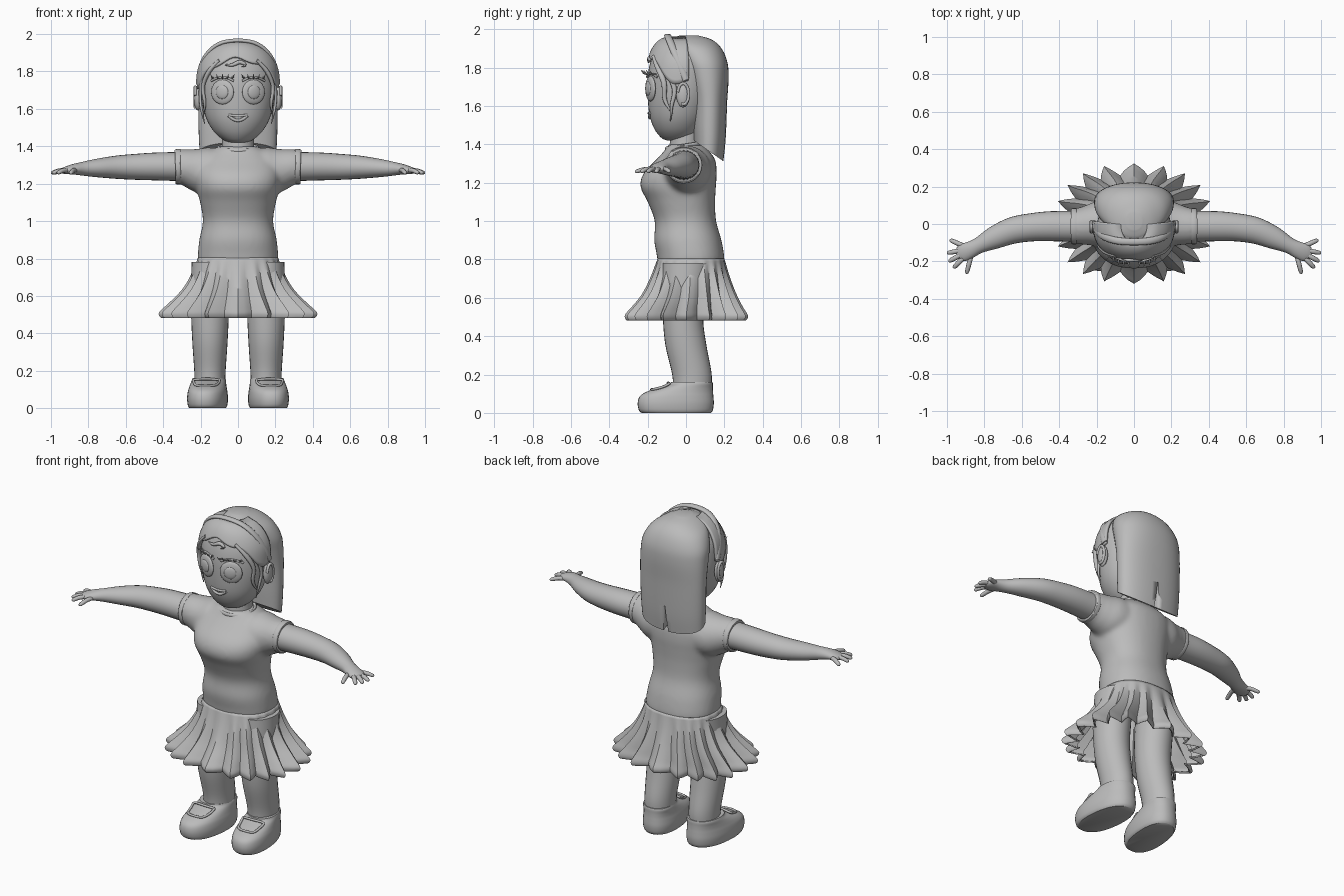
import bpy, bmesh, math
from mathutils import Vector

if "Cube" in bpy.data.objects:
    bpy.data.objects.remove(bpy.data.objects["Cube"])

grey = bpy.data.materials.new("plain grey")
grey.diffuse_color = (0.5, 0.5, 0.5, 1)
grey.use_nodes = True
grey.node_tree.nodes["Principled BSDF"].inputs["Base Color"].default_value = grey.diffuse_color


def spline(rows, steps=5):
    """Smooth (Catmull-Rom) interpolation of rows of numbers."""
    out = []
    for i in range(len(rows) - 1):
        a, b, c, d = rows[max(i - 1, 0)], rows[i], rows[i + 1], rows[min(i + 2, len(rows) - 1)]
        for s in range(steps):
            t = s / steps
            out.append([0.5 * (2 * q + (r - p) * t + (2 * p - 5 * q + 4 * r - w) * t * t
                               + (3 * q - p - 3 * r + w) * t ** 3) for p, q, r, w in zip(a, b, c, d)])
    return out + [list(rows[-1])]


def oval(n, p=2.0):
    f = lambda v: math.copysign(abs(v) ** (2 / p), v)
    return [(f(math.cos(k * math.tau / n)), f(math.sin(k * math.tau / n))) for k in range(n)]


def stack(rows, n=40, p=2.0, cx=0.0, shear=0.0, steps=5):
    """Horizontal rings from rows of (z, half width, front y, back y)."""
    rings = []
    for z, rx, yf, yb in spline(rows, steps):
        ring = []
        for u, v in oval(n, p):
            y = (yf + yb) / 2 + (yb - yf) / 2 * v
            ring.append(Vector((cx + rx * u - shear * y, y, z)))
        rings.append(ring)
    return rings


def tube(pts, n=12, up=(0, 0, 1), steps=4):
    """Rings along a path of (x, y, z, side radius, up radius)."""
    path = spline(pts, steps)
    rings = []
    for i, q in enumerate(path):
        t = (Vector(path[min(i + 1, len(path) - 1)][:3]) - Vector(path[max(i - 1, 0)][:3])).normalized()
        side = t.cross(Vector(up)).normalized()
        top = side.cross(t)
        rings.append([Vector(q[:3]) + side * u * q[3] + top * v * q[4] for u, v in oval(n)])
    return rings


def build(name, *lofts, mirror=False, caps=True, wrap=True, angle=50):
    bm = bmesh.new()
    for rings in lofts:
        vs = [[bm.verts.new(c) for c in r] for r in rings]
        n = len(vs[0])
        for a, b in zip(vs, vs[1:]):
            for k in range(n if wrap else n - 1):
                bm.faces.new((a[k], a[(k + 1) % n], b[(k + 1) % n], b[k]))
        if caps:
            bm.faces.new(vs[0])
            bm.faces.new(vs[-1])
    bmesh.ops.recalc_face_normals(bm, faces=bm.faces)
    me = bpy.data.meshes.new(name)
    bm.to_mesh(me)
    bm.free()
    me.materials.append(grey)
    ob = bpy.data.objects.new(name, me)
    bpy.context.collection.objects.link(ob)
    if mirror:
        ob.modifiers.new("mirror", 'MIRROR').use_mirror_merge = False
    bpy.ops.object.select_all(action='DESELECT')
    ob.select_set(True)
    bpy.context.view_layer.objects.active = ob
    bpy.ops.object.shade_smooth_by_angle(angle=math.radians(angle))
    return ob


def ball(c, r, turn=0.0, n=28):
    """Ellipsoid rings, turned about z."""
    ct, st = math.cos(turn), math.sin(turn)
    rings = []
    for i in range(15):
        a = math.pi * (i + 0.1) / 14.2
        ring = []
        for u, v in oval(n):
            x, y, z = r[0] * u * math.sin(a), r[1] * v * math.sin(a), r[2] * math.cos(a)
            ring.append(Vector((c[0] + x * ct - y * st, c[1] + x * st + y * ct, c[2] + z)))
        rings.append(ring)
    return rings


# Head and neck
head_rows = [(1.42, .04, -.1, 0), (1.435, .08, -.13, .04), (1.48, .13, -.165, .08), (1.55, .17, -.19, .12),
             (1.65, .195, -.2, .15), (1.75, .2, -.2, .16), (1.83, .19, -.185, .15), (1.9, .15, -.155, .12),
             (1.94, .09, -.115, .08), (1.955, .03, -.06, .03)]
build("head", stack(head_rows))
build("neck", stack([(1.34, .095, -.09, .08), (1.4, .085, -.085, .075), (1.5, .085, -.08, .08)]))
dense = spline(head_rows, 8)


def skull(z):
    for a, b in zip(dense, dense[1:]):
        if a[0] <= z <= b[0]:
            t = (z - a[0]) / (b[0] - a[0])
            return [p + (q - p) * t for p, q in zip(a, b)]
    return dense[-1]


def face(x, z, off=0.0):
    _, rx, yf, yb = skull(z)
    return (x, (yf + yb) / 2 - (yb - yf) / 2 * math.sqrt(max(0, 1 - (x / rx) ** 2)) - off, z)


# Eyes, lashes, lips, ears
turn = math.radians(21)
build("eye", ball(face(.083, 1.69), (.065, .016, .066), turn), mirror=True)
build("iris", ball(face(.085, 1.69, .012), (.036, .011, .037), turn), mirror=True)
build("lash_line", tube([(*face(.083 + .06 * t, 1.768 - .018 * t * t, .004), .006, .006)
                         for t in (-1, -.5, 0, .5, 1)]), mirror=True)
lashes = []
for t in (-.9, -.45, 0, .45, .9):
    x, y, z = face(.083 + .055 * t, 1.765, .002)
    lashes.append(tube([(x, y, z, .005, .005), (x + .008 * t, y - .022, z + .004, .004, .004),
                        (x + .016 * t, y - .036, z + .022, .001, .001)], n=6))
build("eyelashes", *lashes, mirror=True)
ts = (-1, -.6, -.2, .2, .6, 1)
build("lips", tube([(*face(.05 * t, 1.562 + .004 * abs(t), .002), .006, .007) for t in ts]),
      tube([(*face(.05 * t, 1.538 + .026 * t * t, .002), .008, .008) for t in ts]))
build("ear", ball((.215, -.015, 1.658), (.022, .036, .066)), mirror=True)
build("ear_rim", tube([(.229, -.015 + .029 * math.cos(a), 1.662 + .055 * math.sin(a), .008, .008)
                       for a in [math.radians(d) for d in range(-110, 171, 40)]], up=(1, 0, 0)), mirror=True)

# Long back hair with slanted lower edge and a slit
rings = stack([(1.42, .205, .04, .195), (1.5, .21, .035, .207), (1.63, .213, .03, .215), (1.75, .213, 0, .222),
               (1.83, .205, -.03, .215), (1.9, .168, -.06, .185), (1.945, .105, -.08, .135),
               (1.968, .04, -.03, .06)], p=2.2)
for r in rings:
    for v in r:
        w = max(0, (1.62 - v.z) / .2)
        v.z -= (v.y - .04) * .7 * w
hair = build("back_hair", rings)
cutter = build("hair_slit_cutter", stack([(1.25, .022, .12, .3), (1.47, .003, .16, .3)], n=12))
cutter.hide_render = True
cutter.display_type = 'WIRE'
slit = hair.modifiers.new("slit", 'BOOLEAN')
slit.operation, slit.object, slit.solver = 'DIFFERENCE', cutter, 'EXACT'

# Fringe following the skull above a wavy hairline
rings = []
for j in range(11):
    ring = []
    for i in range(49):
        a = math.radians(-100 + 200 * i / 48)
        low = 1.86 - .15 * abs(math.sin(a)) ** 3 + .012 * math.cos(7 * a + .6)
        z = low + (1.95 - low) * j / 10
        _, rx, yf, yb = skull(z)
        ring.append(Vector(((rx + .012) * math.sin(a),
                            (yf + yb) / 2 - ((yb - yf) / 2 + .012) * math.cos(a), z + .004)))
    rings.append(ring)
fringe = build("fringe", rings, caps=False, wrap=False)
solid = fringe.modifiers.new("thickness", 'SOLIDIFY')
solid.thickness, solid.offset = .014, 0
build("side_strands",
      tube([(.1, -.168, 1.86, .008, .012), (.155, -.145, 1.8, .012, .016), (.187, -.115, 1.72, .01, .014),
            (.178, -.11, 1.63, .008, .011), (.185, -.07, 1.56, .002, .002)], up=(0, 1, 0)),
      tube([(.15, -.13, 1.83, .01, .012), (.19, -.085, 1.76, .012, .015), (.202, -.06, 1.68, .008, .012),
            (.196, -.075, 1.6, .007, .009), (.178, -.08, 1.52, .002, .002)], up=(0, 1, 0)), mirror=True)
build("front_curl", tube([(*face(x, z, .012), r, r) for x, z, r in
                          [(-.07, 1.835, .003), (-.03, 1.835, .009), (.01, 1.85, .011),
                           (.04, 1.835, .007), (.02, 1.825, .002)]]))

# Headband
band = []
for d in range(0, 181, 15):
    c, s = math.cos(math.radians(d)), max(0, math.sin(math.radians(d)))
    band.append((math.copysign(abs(c) ** .8, c) * .214, -.095 * s, 1.735 + .23 * s, .011, .019))
build("headband", tube(band, up=(0, 1, 0)))

# Shirt: torso and sleeves fused into one skin
torso = stack([(.78, .214, -.148, .2), (.82, .215, -.152, .199), (.9, .207, -.166, .185), (1, .188, -.163, .157),
               (1.1, .203, -.2, .152), (1.18, .222, -.238, .156), (1.25, .23, -.22, .16),
               (1.32, .215, -.155, .152), (1.37, .16, -.11, .115), (1.4, .1, -.095, .08)], p=2.25)
sleeve = tube([(.08, .0, 1.27, .13, .115), (.17, 0, 1.267, .13, .128), (.23, -.005, 1.277, .112, .113),
               (.28, -.01, 1.288, .1, .098), (.33, -.012, 1.292, .092, .09)], n=28)
other = [[Vector((-v.x, v.y, v.z)) for v in r] for r in sleeve]
shirt = build("shirt", torso, sleeve, other)
remesh = shirt.modifiers.new("fuse", 'REMESH')
remesh.mode, remesh.voxel_size, remesh.use_smooth_shade = 'VOXEL', .012, True
soft = shirt.modifiers.new("soften", 'SMOOTH')
soft.factor, soft.iterations = .5, 8
build("sleeve_cuff", tube([(.307, -.012, 1.291, .092, .09), (.311, -.012, 1.291, .097, .095),
                           (.33, -.012, 1.292, .096, .094), (.335, -.012, 1.292, .09, .088)], n=28), mirror=True)
build("collar", tube([(.105 * math.cos(a), -.01 + .092 * math.sin(a), 1.39 + .014 * math.sin(a), .008, .012)
                      for a in [math.radians(d) for d in range(0, 361, 20)]]))

# Arms, hands, fingers
build("arm", tube([(.25, -.01, 1.292, .083, .08), (.34, -.012, 1.292, .082, .077), (.45, -.012, 1.292, .08, .074),
                   (.55, -.018, 1.29, .075, .069), (.65, -.035, 1.288, .071, .062), (.75, -.075, 1.284, .06, .05),
                   (.83, -.115, 1.28, .043, .037), (.88, -.14, 1.277, .045, .028),
                   (.92, -.155, 1.271, .046, .02), (.945, -.165, 1.267, .025, .012)], n=24), mirror=True)
fingers = []
for bx, by, tx, ty in [(.9, -.122, .985, -.085), (.915, -.14, .999, -.155), (.918, -.16, .99, -.2),
                       (.91, -.178, .965, -.235), (.87, -.165, .895, -.265)]:
    fingers.append(tube([(bx, by, 1.272, .013, .012), ((bx + tx) / 2, (by + ty) / 2, 1.27, .013, .012),
                         (bx + (tx - bx) * .9, by + (ty - by) * .9, 1.259, .011, .01),
                         (tx, ty, 1.255, .004, .004)], n=10))
build("fingers", *fingers, mirror=True)

# Pleated skirt, open below
PLEATS, N = 20, 120
rings = stack([(.805, .214, -.148, .2), (.72, .248, -.18, .225), (.65, .288, -.212, .25), (.6, .33, -.243, .272),
               (.55, .383, -.285, .298), (.515, .42, -.316, .32), (.495, .422, -.318, .322),
               (.482, .408, -.308, .312), (.488, .395, -.298, .302)], n=N, p=2.4, steps=4)
for r in rings:
    mid = sum(r, Vector()) / N
    for k, v in enumerate(r):
        dip = 1 - abs(2 * ((k * PLEATS / N) % 1) - 1)
        f = 1 - .19 * dip * min(1, max(0, (.8 - v.z) / .27)) ** .8
        v.x, v.y = mid.x + (v.x - mid.x) * f, mid.y + (v.y - mid.y) * f
skirt = build("skirt", rings, caps=False, angle=40)
skirt.modifiers.new("thickness", 'SOLIDIFY').thickness = .006

# Legs and shoes
build("leg", stack([(.78, .098, -.12, .13), (.6, .103, -.125, .1), (.48, .1, -.12, .09), (.35, .094, -.107, .107),
                    (.2, .084, -.072, .134), (.1, .08, -.065, .13)], n=28, cx=.15), mirror=True)
build("shoe", stack([(0, .095, -.232, .13), (.015, .103, -.246, .14), (.05, .107, -.252, .145),
                     (.085, .104, -.242, .143), (.108, .099, -.21, .141), (.13, .094, -.15, .14),
                     (.15, .09, -.088, .14), (.162, .086, -.078, .138)],
                    n=36, p=2.3, cx=.158, shear=.09, steps=4), mirror=True)
loop = [(-.068, -.088, .152), (0, -.094, .156), (.068, -.088, .152), (.066, -.12, .136), (.05, -.168, .123),
        (0, -.18, .122), (-.05, -.168, .123), (-.066, -.12, .136), (-.068, -.088, .152)]
build("shoe_trim", tube([(.158 + x - .09 * y, y, z, .007, .007) for x, y, z in loop], n=8), mirror=True)
